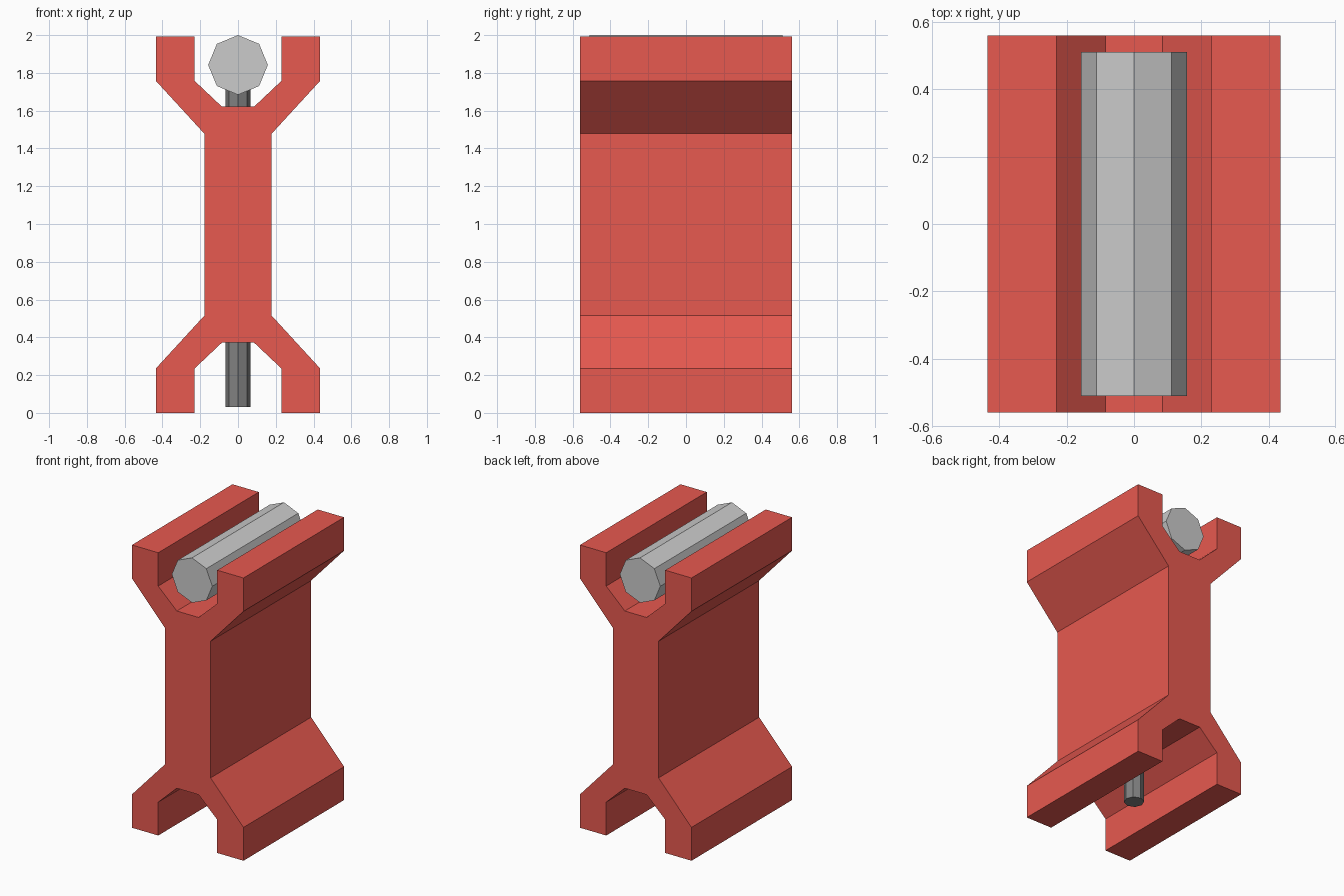
import bpy, bmesh, math

if "Cube" in bpy.data.objects:
    bpy.data.objects.remove(bpy.data.objects["Cube"])


def material(name, color):
    mat = bpy.data.materials.new(name)
    mat.diffuse_color = (*color, 1)
    mat.use_nodes = True
    mat.node_tree.nodes["Principled BSDF"].inputs["Base Color"].default_value = mat.diffuse_color
    return mat


red = material("red", (0.80, 0.10, 0.08))
dark_grey = material("dark_grey", (0.22, 0.22, 0.22))


def finish(bm, name, mat=None):
    bmesh.ops.recalc_face_normals(bm, faces=bm.faces)
    mesh = bpy.data.meshes.new(name)
    bm.to_mesh(mesh)
    bm.free()
    obj = bpy.data.objects.new(name, mesh)
    bpy.context.collection.objects.link(obj)
    if mat:
        mesh.materials.append(mat)
    return obj


def rod(name, radius, length, location, rotation=(0, 0, 0), mat=None):
    bm = bmesh.new()
    bmesh.ops.create_cone(bm, cap_ends=True, segments=8, radius1=radius,
                          radius2=radius, depth=length)
    obj = finish(bm, name, mat)
    obj.location = location
    obj.rotation_euler = rotation
    return obj


# Body: double-forked profile, mirrored left to right, extruded along y
height, half_depth = 1.993, 0.56
right = [(0.085, 0.372), (0.23, 0.235), (0.23, 0), (0.435, 0),
         (0.435, 0.235), (0.178, 0.515)]
right += [(x, height - z) for x, z in reversed(right)]
outline = right + [(-x, z) for x, z in reversed(right)]
bm = bmesh.new()
face = bm.faces.new([bm.verts.new((x, -half_depth, z)) for x, z in outline])
ext = bmesh.ops.extrude_face_region(bm, geom=[face])
bmesh.ops.translate(bm, vec=(0, 2 * half_depth, 0),
                    verts=[v for v in ext["geom"] if isinstance(v, bmesh.types.BMVert)])
finish(bm, "forked_body", red)

# Roller lying in the upper fork
rod("roller", 0.158, 1.024, (0, 0, 1.842), (math.pi / 2, 0, 0))

# Pin running down through the body from the roller
rod("centre_pin", 0.066, 1.72, (0, 0, 0.03 + 0.86), mat=dark_grey)
